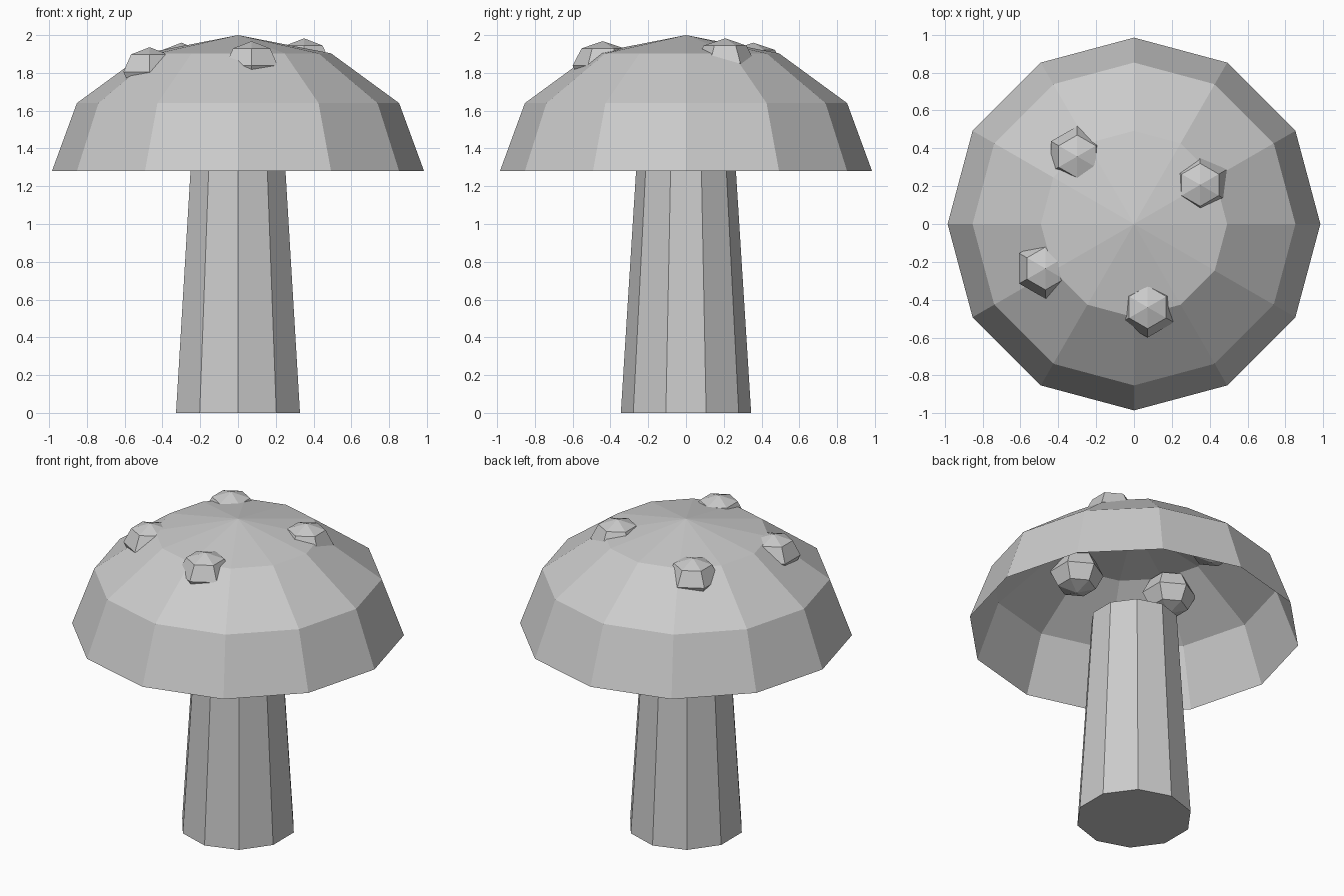
import bpy, bmesh
from math import sin, cos, pi, radians

if "Cube" in bpy.data.objects:
    bpy.data.objects.remove(bpy.data.objects["Cube"])


def lathe(name, profile, sides, turn=0.0, at=(0, 0, 0)):
    """Spin (radius, z) points around z; a radius of 0 makes a pole."""
    bm = bmesh.new()
    rings = []
    for r, z in profile:
        if r == 0:
            rings.append([bm.verts.new((at[0], at[1], at[2] + z))] * sides)
        else:
            rings.append([bm.verts.new((at[0] + r * cos(turn + 2 * pi * i / sides),
                                        at[1] + r * sin(turn + 2 * pi * i / sides),
                                        at[2] + z)) for i in range(sides)])
    for low, high in zip(rings, rings[1:]):
        for i in range(sides):
            j = (i + 1) % sides
            corners = [low[i], low[j], high[j], high[i]]
            bm.faces.new(list(dict.fromkeys(corners)))
    mesh = bpy.data.meshes.new(name)
    bm.to_mesh(mesh)
    bm.free()
    obj = bpy.data.objects.new(name, mesh)
    bpy.context.collection.objects.link(obj)
    return obj


def ball_profile(radius, height, angles):
    """Profile of a squashed ball, listed from low to high latitude."""
    return [(0 if abs(a) == 90 else radius * cos(radians(a)),
             height * sin(radians(a))) for a in angles]


# stem: tapered ten-sided column, closed at both ends
lathe("stem", [(0, 0), (0.345, 0), (0.26, 1.35), (0, 1.35)], 10, pi / 2)

# cap: open half dome
lathe("cap", ball_profile(0.985, 0.72, (0, 30, 60, 90)), 12, at=(0, 0, 1.28))

# spots: small squashed six-sided balls sunk into the cap
spot = ball_profile(0.16, 0.13, (-90, -45, 0, 45, 90))
for n, (x, y, top) in enumerate([(-0.30, 0.357, 1.96), (0.35, 0.207, 1.983),
                                 (0.072, -0.44, 1.968), (-0.468, -0.235, 1.936)], 1):
    lathe(f"cap_spot_{n}", spot, 6, pi / 2, (x, y, top - 0.13))
